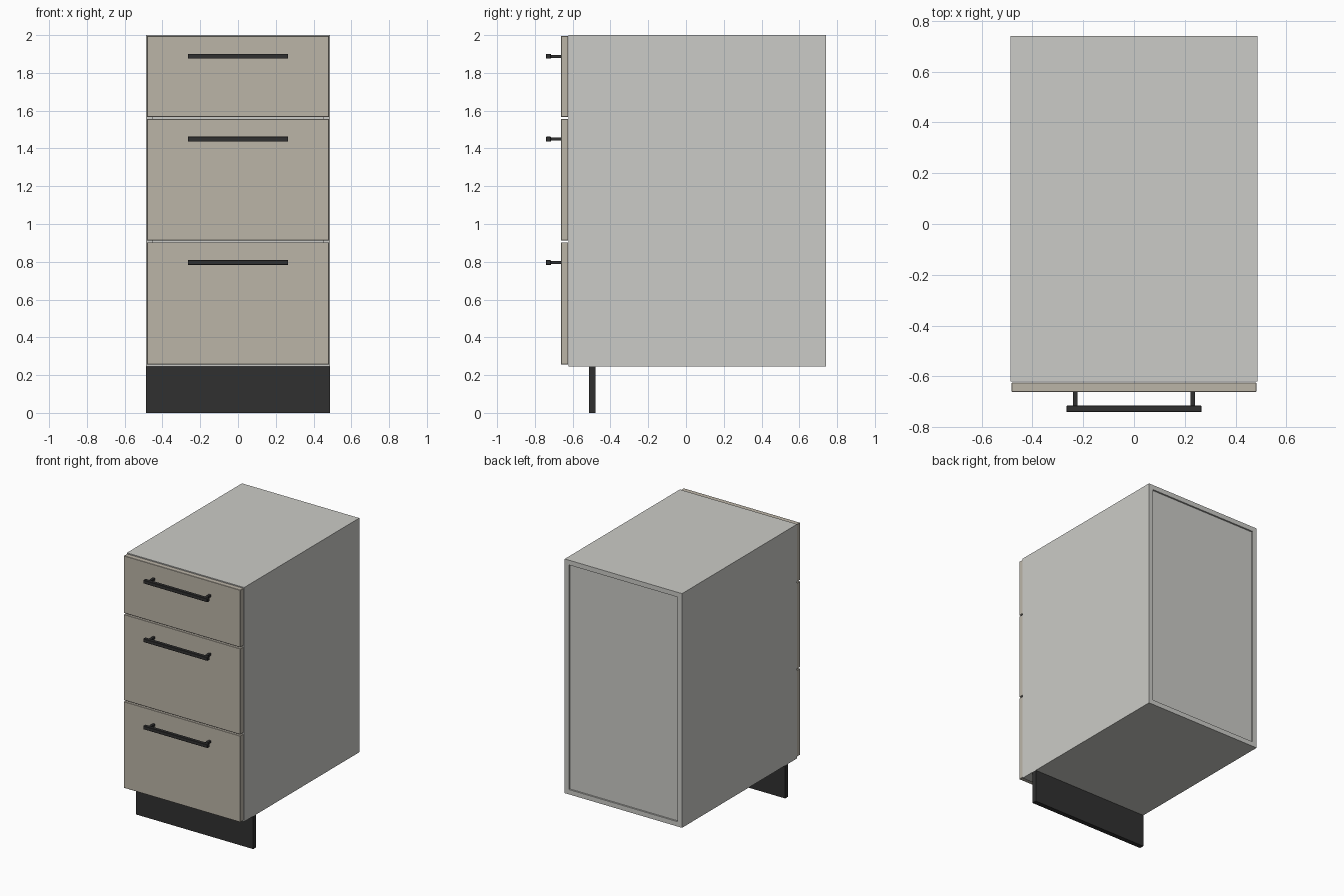
import bpy

if "Cube" in bpy.data.objects:
    bpy.data.objects.remove(bpy.data.objects["Cube"])


def material(name, rgb):
    m = bpy.data.materials.new(name)
    m.diffuse_color = (*rgb, 1)
    m.use_nodes = True
    m.node_tree.nodes["Principled BSDF"].inputs["Base Color"].default_value = m.diffuse_color
    return m


BEIGE = material("beige_front", (0.50, 0.46, 0.39))
DARK = material("dark_trim", (0.03, 0.03, 0.03))
GREY = material("carcass_grey", (0.60, 0.60, 0.57))


def box(name, x, y, z, mat, bevel=0):
    """Box from (min, max) ranges on each axis."""
    bpy.ops.mesh.primitive_cube_add(
        size=1, location=[(a + b) / 2 for a, b in (x, y, z)])
    o = bpy.context.object
    o.name = name
    o.scale = [b - a for a, b in (x, y, z)]
    bpy.ops.object.transform_apply(location=False, rotation=False, scale=True)
    o.data.materials.append(mat)
    if bevel:
        b = o.modifiers.new("edge", 'BEVEL')
        b.width, b.segments = bevel, 1
    return o


W, T = 0.486, 0.036            # half width, panel thickness
Y0, Y1 = -0.621, 0.741         # carcass front and back
Z0, Z1 = 0.246, 2.0            # carcass bottom and top
FRONT = (-0.662, -0.624)       # drawer front depth range

# Carcass: sides, top, bottom and recessed back
for side, s in (("left", -1), ("right", 1)):
    box(f"{side}_side_panel", sorted((s * W, s * (W - T))), (Y0, Y1), (Z0, Z1), GREY)
inner = (-W + T, W - T)
box("bottom_panel", inner, (Y0, Y1), (Z0, Z0 + T), GREY)
box("top_panel", inner, (Y0, Y1), (Z1 - T, Z1), GREY)
box("back_panel", inner, (Y1 - 0.03, Y1 - 0.012), (Z0 + T, Z1 - T), GREY)

# Plinth board
box("plinth", (-W, W), (-0.514, -0.479), (0, Z0), DARK)

# Drawer fronts, each with a bar handle on two posts
drawers = (("top", 1.566, 1.995), ("middle", 0.913, 1.556), ("bottom", 0.256, 0.903))
for name, lo, hi in drawers:
    box(f"{name}_drawer_front", (-0.482, 0.482), FRONT, (lo, hi), BEIGE, 0.002)
    h = hi - 0.107
    box(f"{name}_handle_bar", (-0.266, 0.266), (-0.741, -0.715),
        (h - 0.013, h + 0.013), DARK, 0.002)
    for side, s in (("left", -1), ("right", 1)):
        px = s * 0.232
        box(f"{name}_handle_post_{side}", (px - 0.009, px + 0.009),
            (-0.716, FRONT[0]), (h - 0.008, h + 0.008), DARK)
